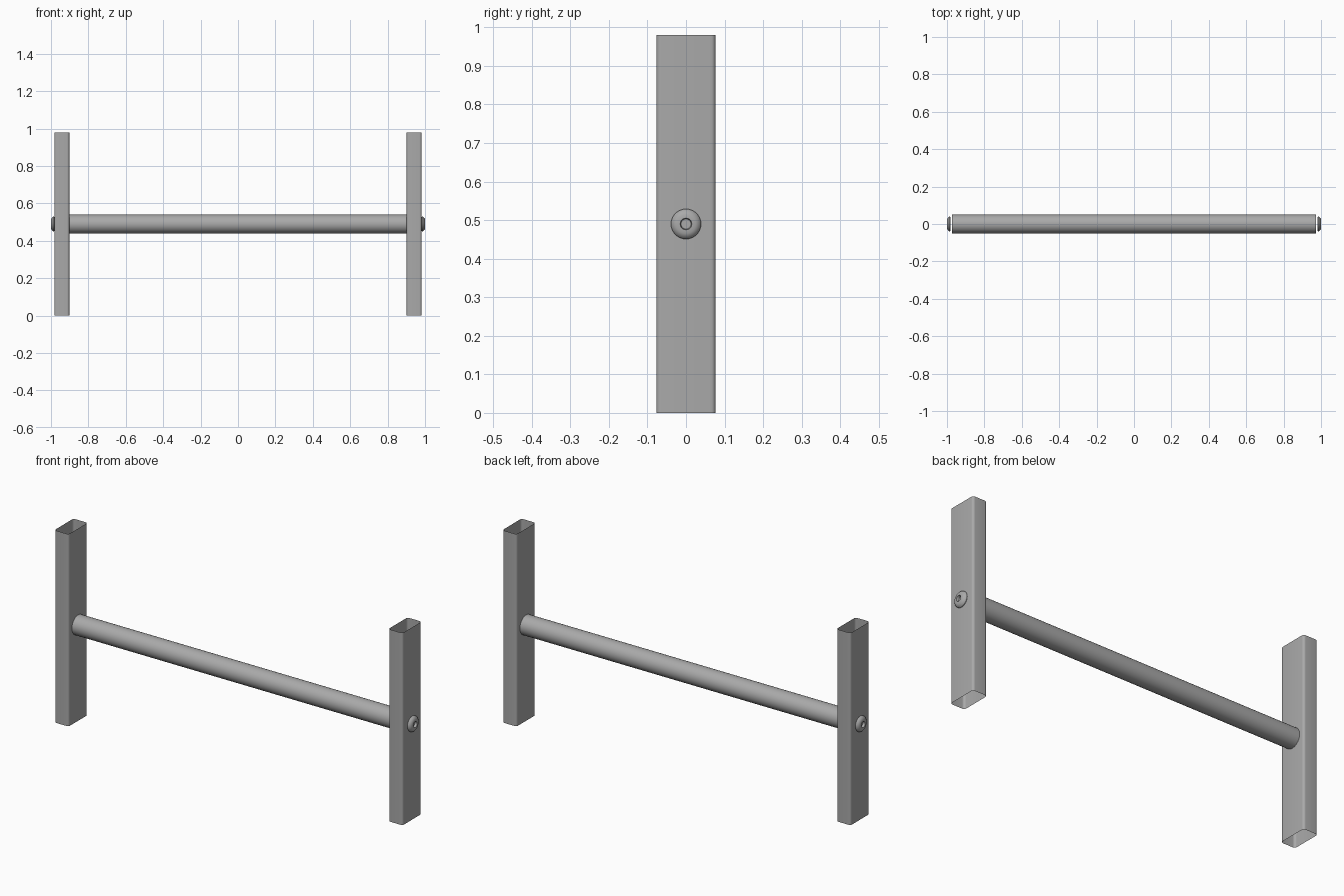
import bpy, bmesh
from math import pi, sin, cos, radians

old = bpy.data.objects.get("Cube")
if old:
    bpy.data.objects.remove(old, do_unlink=True)

MID = 0.49      # height of the crossbar axis
HEIGHT = 0.98

steel = bpy.data.materials.new("grey steel")
steel.use_nodes = True
grey = (0.4, 0.4, 0.4, 1)
steel.diffuse_color = grey
steel.node_tree.nodes["Principled BSDF"].inputs["Base Color"].default_value = grey


def finish(name, bm, angle=30):
    bmesh.ops.recalc_face_normals(bm, faces=bm.faces)
    mesh = bpy.data.meshes.new(name)
    bm.to_mesh(mesh)
    bm.free()
    mesh.materials.append(steel)
    obj = bpy.data.objects.new(name, mesh)
    bpy.context.collection.objects.link(obj)
    bpy.ops.object.select_all(action='DESELECT')
    obj.select_set(True)
    bpy.context.view_layer.objects.active = obj
    bpy.ops.object.shade_smooth_by_angle(angle=radians(angle))
    return obj


def skin(bm, rings):
    """Join successive closed rings of vertices with quads."""
    for a, b in zip(rings, rings[1:]):
        n = len(a)
        for i in range(n):
            j = (i + 1) % n
            bm.faces.new((a[i], a[j], b[j], b[i]))


def lathe_x(name, profile, sides):
    """Turn (x, radius) points around the crossbar axis, capping both ends."""
    bm = bmesh.new()
    rings = [[bm.verts.new((x, r * cos(2 * pi * i / sides), MID + r * sin(2 * pi * i / sides)))
              for i in range(sides)] for x, r in profile]
    skin(bm, rings)
    bm.faces.new(rings[0])
    bm.faces.new(rings[-1])
    return finish(name, bm)


def post(name, side):
    """Open thin-walled rectangular tube with rounded corners."""
    hx, hy, r, steps = 0.04, 0.077, 0.012, 6
    outline = []
    for k, (sx, sy) in enumerate(((1, 1), (-1, 1), (-1, -1), (1, -1))):
        for i in range(steps + 1):
            a = (k + i / steps) * pi / 2
            outline.append((sx * (hx - r) + r * cos(a), sy * (hy - r) + r * sin(a)))
    bm = bmesh.new()
    rings = [[bm.verts.new((side * 0.942 + x, y, z)) for x, y in outline] for z in (0, HEIGHT)]
    skin(bm, rings)
    return finish(name, bm)


# Round bar running into both posts
lathe_x("crossbar", [(-0.972, 0.05), (0.972, 0.05)], 48)

# Button-head bolt: flange, domed shoulder, flat face and recessed socket
BOLT = [(0.980, 0.036), (0.983, 0.039), (0.988, 0.039), (0.993, 0.036), (0.997, 0.031),
        (1.0, 0.025), (1.0, 0.015), (0.988, 0.013)]
for label, side in (("left", 1), ("right", -1)):
    post(label + "_post", side)
    lathe_x(label + "_bolt", [(side * x, r) for x, r in BOLT], 32)
